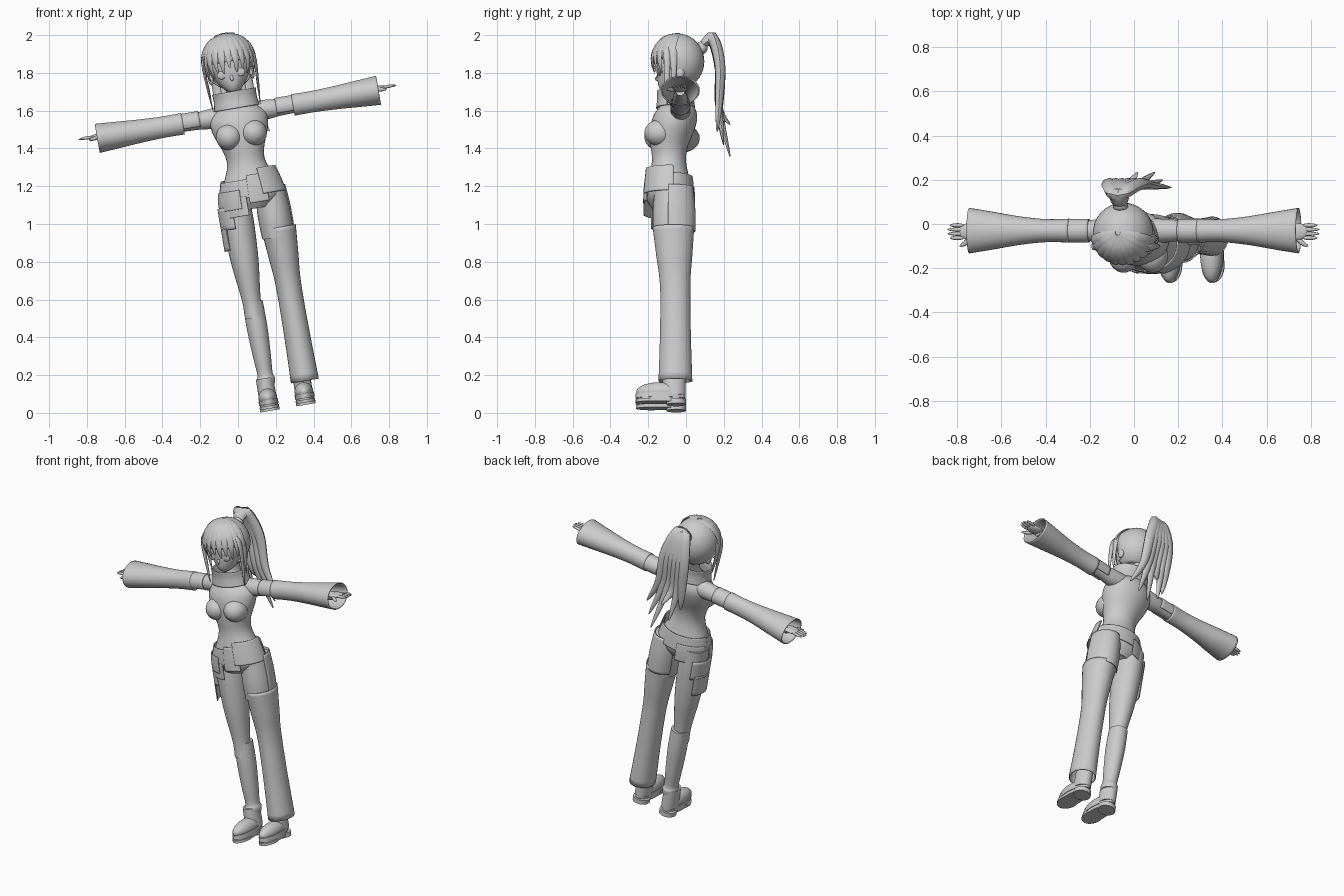
import bpy, bmesh
from math import sin, cos, radians, pi, tau
from mathutils import Vector, Matrix

if "Cube" in bpy.data.objects:
    bpy.data.objects.remove(bpy.data.objects["Cube"])

SHADE = (.6, .6, .6, 1)
grey = bpy.data.materials.new("light_grey")
grey.use_nodes = True
grey.diffuse_color = SHADE
grey.node_tree.nodes["Principled BSDF"].inputs["Base Color"].default_value = SHADE

# The figure is built upright, then leaned sideways as a whole
LEAN = Matrix.Translation((.265, 0, .027)) @ Matrix.Rotation(radians(-9.7), 4, 'Y')
CLOTH = .006
SIDES = (("left", 1), ("right", -1))


def finish(name, bm, thickness=0):
    bmesh.ops.recalc_face_normals(bm, faces=bm.faces)
    bm.transform(LEAN)
    mesh = bpy.data.meshes.new(name)
    bm.to_mesh(mesh)
    bm.free()
    mesh.materials.append(grey)
    ob = bpy.data.objects.new(name, mesh)
    bpy.context.collection.objects.link(ob)
    bpy.ops.object.select_all(action='DESELECT')
    ob.select_set(True)
    bpy.context.view_layer.objects.active = ob
    bpy.ops.object.shade_smooth_by_angle(angle=radians(50))
    if thickness:
        ob.modifiers.new("cloth", 'SOLIDIFY').thickness = thickness


def smooth_rows(rows, steps=5):
    """Catmull-Rom interpolation between rows of numbers."""
    result = []
    for i in range(len(rows) - 1):
        before, start, end = rows[max(i - 1, 0)], rows[i], rows[i + 1]
        after = rows[min(i + 2, len(rows) - 1)]
        for k in range(steps):
            t = k / steps
            result.append([b + t / 2 * (c - a + t * (2 * a - 5 * b + 4 * c - d + t * (3 * (b - c) + d - a)))
                           for a, b, c, d in zip(before, start, end, after)])
    return result + [list(rows[-1])]


def skin(bm, rings, closed=True, cap=True):
    loops = [[bm.verts.new(point) for point in ring] for ring in rings]
    count = len(loops[0])
    for low, high in zip(loops, loops[1:]):
        for i in range(count if closed else count - 1):
            j = (i + 1) % count
            bm.faces.new((low[i], low[j], high[j], high[i]))
    if closed and cap:
        bm.faces.new(loops[0])
        bm.faces.new(loops[-1])


def loft(name, centre, rows, ratio=1, base=0, axis='z', arc=None, cap=True,
         thickness=0, mirror=1, drift=lambda height: 0, count=30):
    """Rows are (position on axis, radius); the second radius is base + ratio * radius."""
    first, last = arc or (0, 360)
    divisions = count - 1 if arc else count
    rings = []
    for along, radius in smooth_rows(rows):
        ring = []
        for i in range(count):
            turn = radians(first + (last - first) * i / divisions)
            p = centre[0] + radius * cos(turn)
            q = centre[1] + drift(along) + (base + ratio * radius) * sin(turn)
            x, y, z = (p, q, along) if axis == 'z' else (along, p, q)
            ring.append((x * mirror, y, z))
        rings.append(ring)
    bm = bmesh.new()
    skin(bm, rings, arc is None, cap)
    finish(name, bm, thickness)


def strand(name, points, width, flatness=.5, out=(0, 1, 0), count=8):
    """Tapered lock or finger swept through a few points."""
    points = [Vector(p) for p in smooth_rows(points)]
    end = len(points) - 1
    rings = []
    for i, point in enumerate(points):
        t = i / end
        tangent = (points[min(i + 1, end)] - points[max(i - 1, 0)]).normalized()
        side = tangent.cross(Vector(out)).normalized()
        normal = side.cross(tangent)
        size = width * (min(1, .5 + 2 * t) * (1 - t ** 3) + .1)
        rings.append([point + size * (side * cos(tau * k / count) + flatness * normal * sin(tau * k / count))
                      for k in range(count)])
    bm = bmesh.new()
    skin(bm, rings)
    finish(name, bm)


def ball(name, centre, radii, thickness=0, shape=None, keep=None):
    bm = bmesh.new()
    bmesh.ops.create_uvsphere(bm, u_segments=30, v_segments=20, radius=1,
                              matrix=Matrix.Translation(centre) @ Matrix.Diagonal((*radii, 1)))
    if shape:
        for vert in bm.verts:
            shape(vert.co)
    if keep:
        hidden = [face for face in bm.faces if not keep(face.calc_center_median())]
        bmesh.ops.delete(bm, geom=hidden, context='FACES')
    finish(name, bm, thickness)


# Torso, bust and collar
loft("torso", (0, -.09), [(1.07, .1), (1.15, .165), (1.33, .1), (1.5, .15), (1.58, .14), (1.66, .05), (1.74, .045)],
     ratio=.55, base=.035, drift=lambda height: max(0, height - 1.4) / 5)
for side, s in SIDES:
    ball(side + "_bust", (s * .066, -.14, 1.465), (.07, .08, .07))
loft("collar", (0, -.055), [(1.61, .122), (1.66, .115), (1.7, .118)], ratio=.85, cap=False, thickness=.008)


# Head narrowing to the chin, with facial features
def taper_to_chin(co):
    below = max(0, 1.82 - co.z) / .13
    co.x *= 1 - .35 * below
    co.y -= .05 * below ** 2


ball("head", (0, -.045, 1.83), (.114, .11, .14), shape=taper_to_chin)
strand("nose", [(0, -.147, 1.79), (0, -.16, 1.765), (0, -.148, 1.755)], .008)
for side, s in SIDES:
    ball(side + "_eye", (s * .05, -.14, 1.795), (.026, .008, .022))
    ball(side + "_ear", (s * .11, -.03, 1.785), (.015, .022, .035))

# Hair cap, open around the face and at the nape
ball("hair_cap", (0, -.04, 1.86), (.137, .137, .147), thickness=.008,
     keep=lambda c: c.z > 1.73 and (c.y > -.06 or c.z > 1.87))

# Fringe fanning out from the crown, longer towards the temples
for i in range(-5, 6):
    turn = radians(15 * i - 90)
    lowest = -14 - 3 * abs(i) - 8 * (i % 2)
    lock = []
    for k in range(5):
        rise = radians(86 + (lowest - 86) * k / 4)
        reach = .144 * cos(rise)
        lock.append((reach * cos(turn), reach * sin(turn) - .04, 1.86 + .147 * sin(rise)))
    strand("fringe_lock", lock, .024, .3, out=(cos(turn), sin(turn), .3))

# Side locks hanging to the collar
for side, s in SIDES:
    for y, low in ((-.1, 1.61), (-.065, 1.68)):
        strand(side + "_side_lock", [(s * .12, y, 1.92), (s * .138, y, 1.84), (s * .126, y, low)], .018, out=(s, 0, 0))

# Ponytail of spreading locks, with its tie
ball("hair_tie", (0, .085, 1.935), (.035, .03, .035))
for i, low in enumerate((1.5, 1.42, 1.52, 1.34, 1.4, 1.46)):
    spread = (i - 2.5) * .034
    strand("ponytail_lock", [(0, .075, 1.93), (spread / 4, .14, 1.98), (spread * .8, .18, 1.83), (spread, .175, 1.62),
                             (1.4 * spread + .03, .25 - abs(spread), low)], .038, .75)

# Left leg in a wide trouser leg, open at the top of the thigh
loft("left_thigh", (.1, -.07), [(1.16, .08), (1.02, .088), (.9, .084)], ratio=1.2)
loft("left_trouser_leg", (.112, -.056), [(.95, .092), (.8, .08), (.65, .068), (.4, .068), (.125, .075)],
     ratio=1.2, cap=False, thickness=CLOTH, drift=lambda height: -.03 * max(0, height - .6))
loft("left_trouser_seat", (.1, -.073), [(1.17, .085), (1.05, .094), (.93, .094)],
     ratio=1.3, arc=(-10, 150), thickness=CLOTH)
loft("left_ankle", (.1, -.06), [(.3, .04), (.12, .042)], ratio=1.1)

# Right leg in a tall sock
loft("right_leg", (-.095, -.066), [(1.16, .08), (1, .083), (.8, .073), (.6, .05), (.5, .05)], ratio=1.15)
loft("right_sock", (-.09, -.054), [(.585, .053), (.45, .055), (.3, .048), (.2, .041), (.17, .048), (.14, .044)],
     ratio=1.15)

# Shoes with layered soles
for side, s in SIDES:
    x = s * .097
    ball(side + "_shoe_toe", (x, -.135, .07), (.05, .128, .05))
    loft(side + "_shoe_ankle", (x, -.063), [(.05, .047), (.1, .047), (.175, .046)], ratio=1.3)
    loft(side + "_sole_core", (x, -.135), [(.012, .049), (.06, .049)], ratio=2.5)
    loft(side + "_upper_sole", (x, -.135), [(.035, .052), (.06, .052)], ratio=2.55)
    loft(side + "_lower_sole", (x, -.185), [(.012, .052), (.028, .052)], ratio=1.55)
    loft(side + "_heel", (x, -.052), [(0, .052), (.028, .052)])

# Hip panels with a stepped hem: top, bottom, sweep around the body, gap
HIPS = (("left_hip_panel", 1.28, 1.14, -70, 10, .02), ("left_front_flap", 1.25, 1.1, -95, -60, .012),
        ("right_belt", 1.23, 1.13, 170, 270, .008), ("right_pocket", 1.18, 1.08, 180, 250, .018),
        ("right_front_flap", 1.14, 1.04, 205, 260, .012), ("back_belt", 1.24, 1.14, 5, 175, .01),
        ("back_pocket", 1.19, 1.08, 100, 165, .016))
for name, top, low, first, last, gap in HIPS:
    rows = [(z, min(.165, .127 + (1.29 - z) * .28) + gap) for z in (top, (top + low) / 2, low)]
    loft(name, (0, -.09), rows, ratio=.4, base=.06 + gap / 2, arc=(first, last), thickness=CLOTH)

# Pouch hanging over the right thigh
for name, top, low, first, last in (("thigh_pouch_upper", 1.1, .98, 120, 260), ("thigh_pouch_lower", 1, .87, 135, 225)):
    loft(name, (-.098, -.075), [(top, .094), (low, .094)], ratio=1.2, arc=(first, last), thickness=CLOTH)

# Arms, flared sleeves and hands
ARM = (-.03, 1.576)
for side, s in SIDES:
    loft(side + "_arm", ARM, [(.09, .055), (.16, .052), (.25, .044), (.5, .04), (.73, .024)], axis='x', mirror=s)
    loft(side + "_shoulder_band", ARM, [(.205, .053), (.305, .053)], axis='x', arc=(-40, 215),
         thickness=CLOTH, mirror=s)
    loft(side + "_sleeve", ARM, [(.295, .054), (.4, .052), (.52, .064), (.65, .086), (.755, .103)],
         ratio=.42, base=.035, axis='x', cap=False, thickness=CLOTH, mirror=s)
    ball(side + "_palm", (s * .75, -.034, 1.585), (.055, .038, .015))
    for k in range(4):
        y = -.006 - .019 * k
        tip = .835 + .02 * sin(pi * (k + .5) / 4)
        strand(side + "_finger", [(s * .78, y, 1.587), (s * .82, y, 1.588), (s * tip, y, 1.586)], .009, .9, out=(0, 0, 1))
    strand(side + "_thumb", [(s * .74, -.055, 1.582), (s * .775, -.088, 1.577), (s * .8, -.1, 1.574)],
           .011, .9, out=(0, 0, 1))
